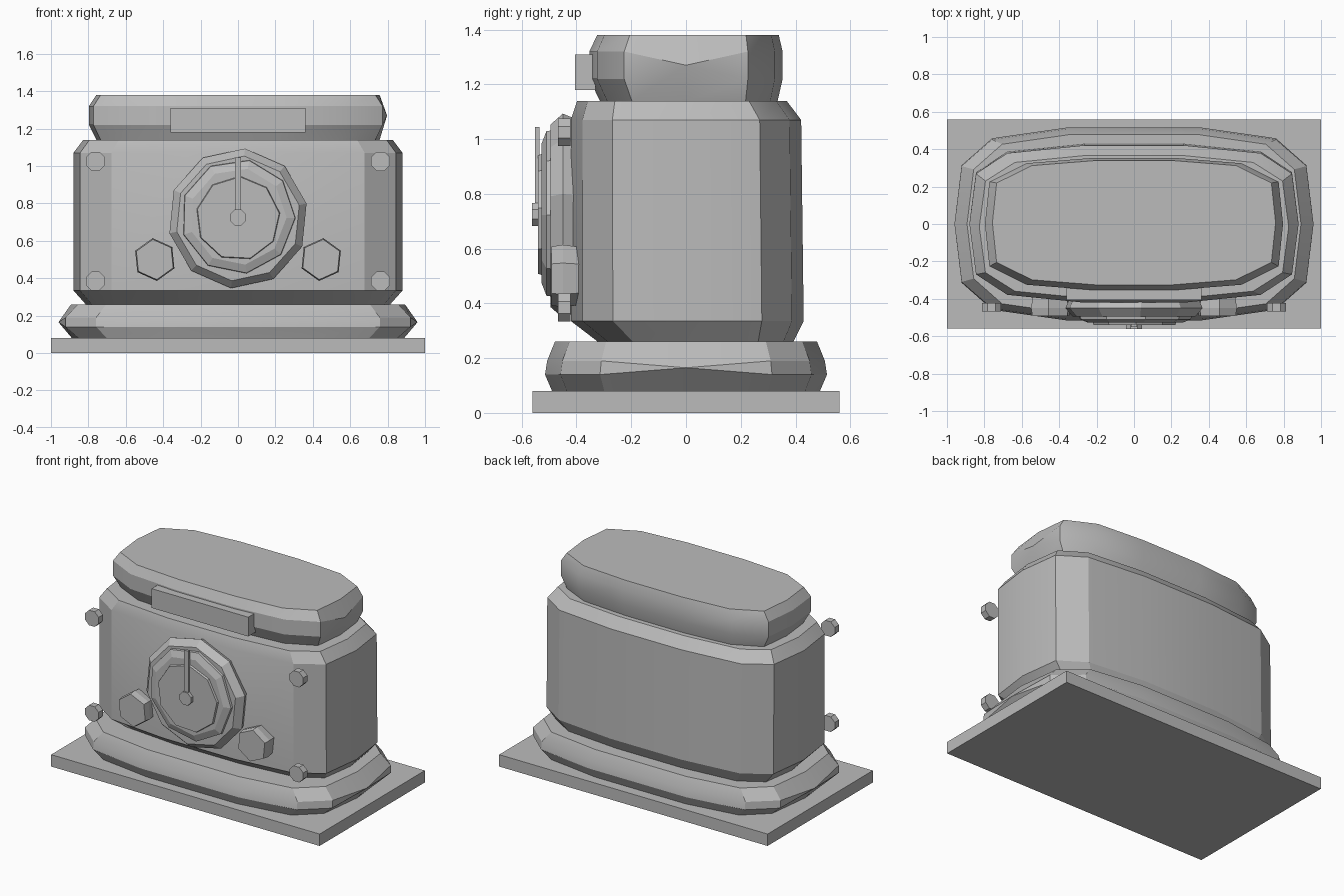
import bpy, bmesh, math
from mathutils import Vector

cube = bpy.data.objects.get("Cube")
if cube:
    bpy.data.objects.remove(cube, do_unlink=True)

grey = bpy.data.materials.new("plain grey")
grey.use_nodes = True
colour = (0.5, 0.5, 0.5, 1)
grey.diffuse_color = colour
grey.node_tree.nodes["Principled BSDF"].inputs["Base Color"].default_value = colour


def finish(name, bm, smooth=None):
    bmesh.ops.remove_doubles(bm, verts=bm.verts, dist=0.0005)
    bmesh.ops.recalc_face_normals(bm, faces=bm.faces)
    mesh = bpy.data.meshes.new(name)
    bm.to_mesh(mesh)
    bm.free()
    mesh.materials.append(grey)
    obj = bpy.data.objects.new(name, mesh)
    bpy.context.collection.objects.link(obj)
    if smooth:
        bpy.ops.object.select_all(action='DESELECT')
        obj.select_set(True)
        bpy.context.view_layer.objects.active = obj
        bpy.ops.object.shade_smooth_by_angle(angle=math.radians(smooth))
    return obj


def box(name, lo, hi):
    bm = bmesh.new()
    bmesh.ops.create_cube(bm, size=1)
    lo, hi = Vector(lo), Vector(hi)
    for v in bm.verts:
        v.co = (lo + hi) / 2 + v.co * (hi - lo)
    return finish(name, bm)


def loft(name, rings, smooth=None):
    """Skin a stack of equal-length point rings and cap both ends."""
    bm = bmesh.new()
    rows = [[bm.verts.new(p) for p in ring] for ring in rings]
    n = len(rows[0])
    for a, b in zip(rows, rows[1:]):
        for i in range(n):
            j = (i + 1) % n
            bm.faces.new((a[i], a[j], b[j], b[i]))
    bm.faces.new(rows[0])
    bm.faces.new(rows[-1])
    return finish(name, bm, smooth)


def outline(rx, ry, corner):
    """Bowed rectangle with softened corners, counter-clockwise from +x."""
    q = [(rx * u, ry * v) for u, v in corner]
    right = [(rx, 0)] + q
    left = [(-x, y) for x, y in reversed(q)] + [(-rx, 0)]
    back = right + left
    return back + [(x, -y) for x, y in reversed(back[1:-1])]


def slab(name, rx, ry, corner, levels, pinch=()):
    """levels: (z, x scale, y scale, y shift); pinched ends share one mid point."""
    shape = outline(rx, ry, corner)
    mid = (levels[1][0] + levels[2][0]) / 2
    rings = []
    for k, (z, sx, sy, dy) in enumerate(levels):
        ring = []
        for x, y in shape:
            end = abs(y) < 1e-6 and (x > 0) - (x < 0) in pinch
            ring.append((x * sx, y * sy + dy, mid if end and k in (1, 2) else z))
        rings.append(ring)
    return loft(name, rings, 22)


def turned(name, x, z, sides, steps, turn=0):
    """Stack of polygons along y; steps are (y, radius)."""
    rings = []
    for y, r in steps:
        rings.append([(x + r * math.sin(turn + math.tau * i / sides), y,
                       z + r * math.cos(turn + math.tau * i / sides))
                      for i in range(sides)])
    return loft(name, rings)


# Plinth and the three bowed slabs
box("plinth", (-1, -0.56, 0), (1, 0.56, 0.08))
slab("lower_cushion", 0.96, 0.515, [(0.96, 0.61), (0.79, 0.89), (0.38, 1)],
     [(0.08, 0.925, 0.95, 0), (0.14, 1, 1, 0), (0.19, 1, 0.985, 0), (0.26, 0.93, 0.93, 0)],
     pinch=(-1, 1))
slab("body", 0.88, 0.425, [(0.96, 0.64), (0.77, 0.9), (0.3, 1)],
     [(0.26, 0.925, 0.84, 0.035), (0.335, 1, 1, 0.005), (1.07, 1, 0.99, 0), (1.14, 0.94, 0.9, -0.015)])
slab("top_cushion", 0.797, 0.353, [(0.97, 0.64), (0.72, 0.92), (0.28, 1)],
     [(1.14, 0.95, 0.92, 0.01), (1.22, 1, 1, 0), (1.32, 1, 1, 0), (1.38, 0.95, 0.94, 0.007)],
     pinch=(1,))

# Name plate
box("front_plate", (-0.36, -0.405, 1.18), (0.36, -0.33, 1.31))

# Dial with stepped rings, needle and hub
turned("dial_rim", 0, 0.72, 10, [(-0.39, 0.35), (-0.45, 0.375), (-0.495, 0.335)], 0.1)
turned("dial_ring", 0, 0.73, 9, [(-0.45, 0.315), (-0.51, 0.305), (-0.527, 0.26)], 0.2)
turned("dial_face", 0, 0.72, 9, [(-0.5, 0.235), (-0.54, 0.222)], 0.05)
box("dial_needle", (-0.017, -0.552, 0.72), (0.017, -0.535, 1.045))
turned("dial_hub", 0, 0.725, 8, [(-0.53, 0.046), (-0.562, 0.046)], math.pi / 8)

# Side knobs and corner bolts
for side, word in ((-1, "right"), (1, "left")):
    turned("knob_" + word, side * 0.445, 0.5, 6,
           [(-0.38, 0.105), (-0.45, 0.115), (-0.492, 0.108)], side * 0.1)
    for z, level in ((0.385, "lower"), (1.025, "upper")):
        turned(f"bolt_{level}_{word}", side * 0.762, z, 8,
               [(-0.422, 0.055), (-0.467, 0.055)], math.pi / 8)
